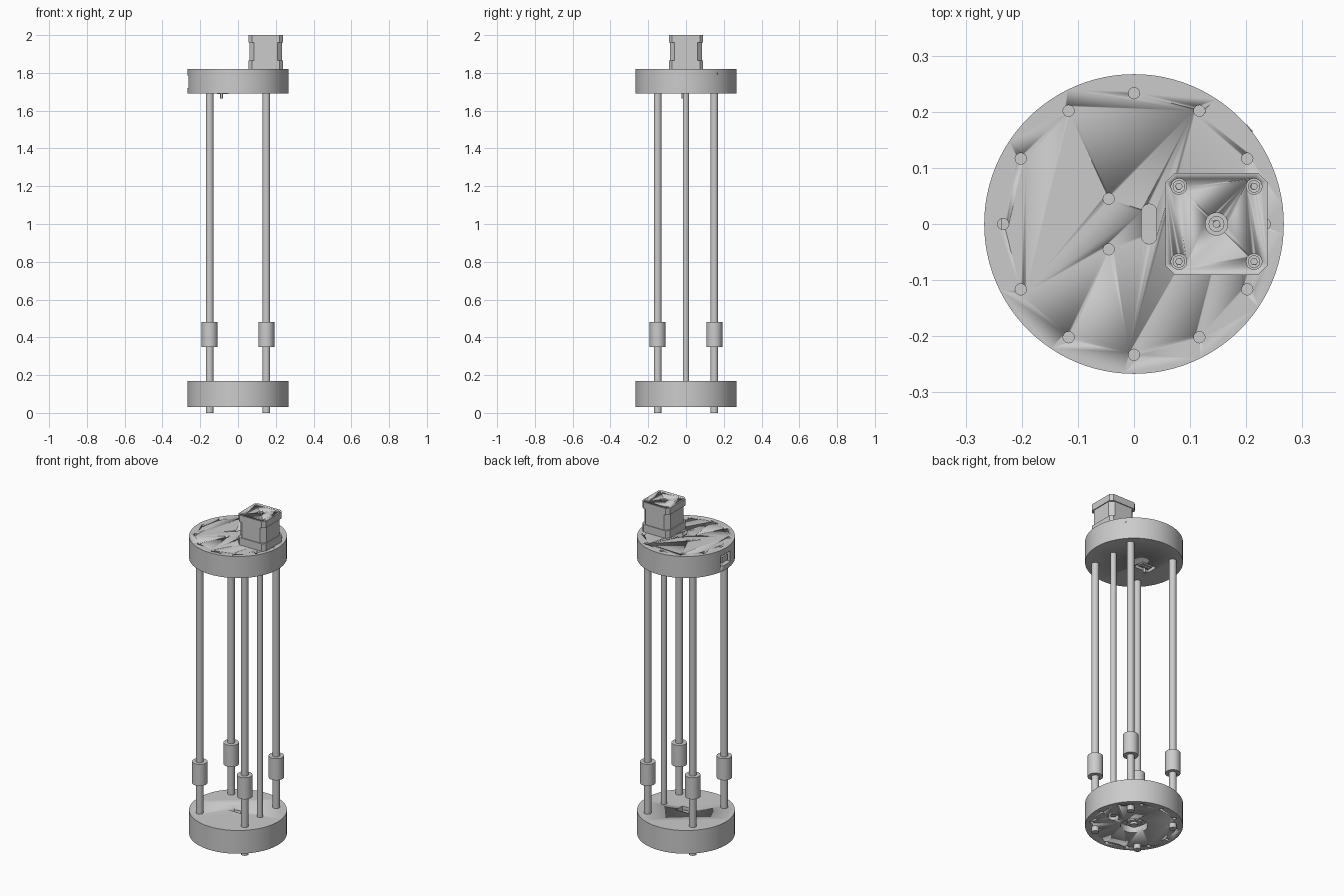
import bpy, bmesh
from math import sin, cos, pi, radians

if "Cube" in bpy.data.objects:
    bpy.data.objects.remove(bpy.data.objects["Cube"])


def add_prism(bm, pts, z0, z1):
    lo = [bm.verts.new((x, y, z0)) for x, y in pts]
    hi = [bm.verts.new((x, y, z1)) for x, y in pts]
    bm.faces.new(lo[::-1])
    bm.faces.new(hi)
    n = len(pts)
    for i in range(n):
        j = (i + 1) % n
        bm.faces.new((lo[i], lo[j], hi[j], hi[i]))


def circle(x, y, r, n=24):
    return [(x + r * cos(2 * pi * i / n), y + r * sin(2 * pi * i / n)) for i in range(n)]


def rect(x0, x1, y0, y1, c=0.0):
    if c == 0:
        return [(x0, y0), (x1, y0), (x1, y1), (x0, y1)]
    return [(x0 + c, y0), (x1 - c, y0), (x1, y0 + c), (x1, y1 - c),
            (x1 - c, y1), (x0 + c, y1), (x0, y1 - c), (x0, y0 + c)]


def slot(x, y, r, half):
    up = [(x + r * cos(pi * i / 12), y + half + r * sin(pi * i / 12)) for i in range(13)]
    return up + [(2 * x - px, 2 * y - py) for px, py in up]


def make(name, prisms):
    """Object from (profile, z0, z1) prisms."""
    bm = bmesh.new()
    for pts, z0, z1 in prisms:
        add_prism(bm, pts, z0, z1)
    me = bpy.data.meshes.new(name)
    bm.to_mesh(me)
    bm.free()
    ob = bpy.data.objects.new(name, me)
    bpy.context.collection.objects.link(ob)
    bpy.ops.object.select_all(action='DESELECT')
    ob.select_set(True)
    bpy.context.view_layer.objects.active = ob
    bpy.ops.object.shade_smooth_by_angle(angle=radians(35))
    return ob


def cut(ob, prisms):
    c = make(ob.name + "_cutter", prisms)
    c.hide_render = True
    c.hide_set(True)
    m = ob.modifiers.new("cut", 'BOOLEAN')
    m.object = c
    m.operation = 'DIFFERENCE'
    m.solver = 'EXACT'


corners = [(sx * 0.15, sy * 0.15) for sx in (-1, 1) for sy in (-1, 1)]
ring = [(0.233 * cos(i * pi / 6), 0.233 * sin(i * pi / 6)) for i in range(12)]

# Bottom disc with screw holes, central counterbore and screw bearing hole
base = make("bottom_disc", [(circle(0, 0, 0.267, 96), 0.03, 0.17)])
cut(base, [(circle(x, y, 0.01, 16), 0.0, 0.06) for x, y in ring]
    + [(circle(0, 0, 0.075, 32), 0.0, 0.07),
       (circle(0.147, 0, 0.03), 0.0, 0.06),
       (rect(-0.045, 0.045, -0.03, 0.03), 0.13, 0.2)])
make("bottom_center_hub", [(circle(0, 0, 0.045, 6), 0.045, 0.075),
                           (circle(0, 0, 0.022), 0.032, 0.06)])
make("bottom_pocket_block", [(rect(-0.02, 0.02, -0.012, 0.012), 0.125, 0.16)])

# Top disc with screw holes, cable slot, switch pocket and side port
top = make("top_disc", [(circle(0, 0, 0.267, 96), 1.69, 1.82)])
cut(top, [(circle(x, y, 0.01, 16), 1.78, 1.85) for x, y in ring]
    + [(circle(-0.045, s * 0.045, 0.01, 16), 1.77, 1.85) for s in (-1, 1)]
    + [(slot(0.027, 0, 0.0135, 0.022), 1.76, 1.85),
       (rect(-0.13, -0.03, -0.035, 0.035), 1.6, 1.735),
       (rect(-0.3, -0.235, -0.045, 0.045), 1.72, 1.785)])
make("side_port_socket", [(rect(-0.258, -0.23, -0.025, 0.025), 1.735, 1.77)])

# Small dimple on the right side of the top disc
pin = make("side_pin", [(circle(0, 0, 0.008, 12), -0.01, 0.002)])
pin.location = (0.205, 0.17, 1.80)
pin.rotation_euler = (0, pi / 2, radians(39.7))

# Limit switch under the top disc
make("limit_switch", [(rect(-0.115, -0.045, -0.02, 0.018), 1.695, 1.74),
                      (rect(-0.11, -0.05, -0.006, 0.006), 1.688, 1.70),
                      (circle(-0.087, -0.016, 0.007, 12), 1.665, 1.70)])

# Guide rods with couplings, and the lead screw
for i, (x, y) in enumerate(corners):
    make(f"guide_rod_{i}", [(circle(x, y, 0.0205, 32), 0.0, 1.75)])
    make(f"rod_coupling_{i}", [(circle(x, y, 0.042, 32), 0.35, 0.48)])
make("lead_screw", [(circle(0.147, 0, 0.017, 32), 0.04, 1.75)])

# Motor: two end caps around a slimmer body
x0, x1, h = 0.056, 0.238, 0.091
make("motor_lower_cap", [(rect(x0, x1, -h, h, 0.017), 1.82, 1.865)])
make("motor_body", [(rect(x0 + 0.005, x1 - 0.005, -h + 0.005, h - 0.005, 0.025), 1.86, 1.97)])
cap = make("motor_upper_cap", [(rect(x0, x1, -h, h, 0.017), 1.96, 2.0)])
screws = [(0.147 + sx * 0.067, sy * 0.067) for sx in (-1, 1) for sy in (-1, 1)]
cut(cap, [(circle(x, y, 0.014), 1.985, 2.05) for x, y in screws]
    + [(circle(0.147, 0, 0.02, 32), 1.985, 2.05)])

# Motor screw heads with hex sockets, and the shaft end
for i, (x, y) in enumerate(screws):
    s = make(f"motor_screw_{i}", [(circle(x, y, 0.011), 1.975, 1.997)])
    cut(s, [(circle(x, y, 0.006, 6), 1.988, 2.05)])
shaft = make("motor_shaft_end", [(circle(0.147, 0, 0.014), 1.975, 2.0)])
cut(shaft, [(circle(0.147, 0, 0.006, 16), 1.99, 2.05)])
